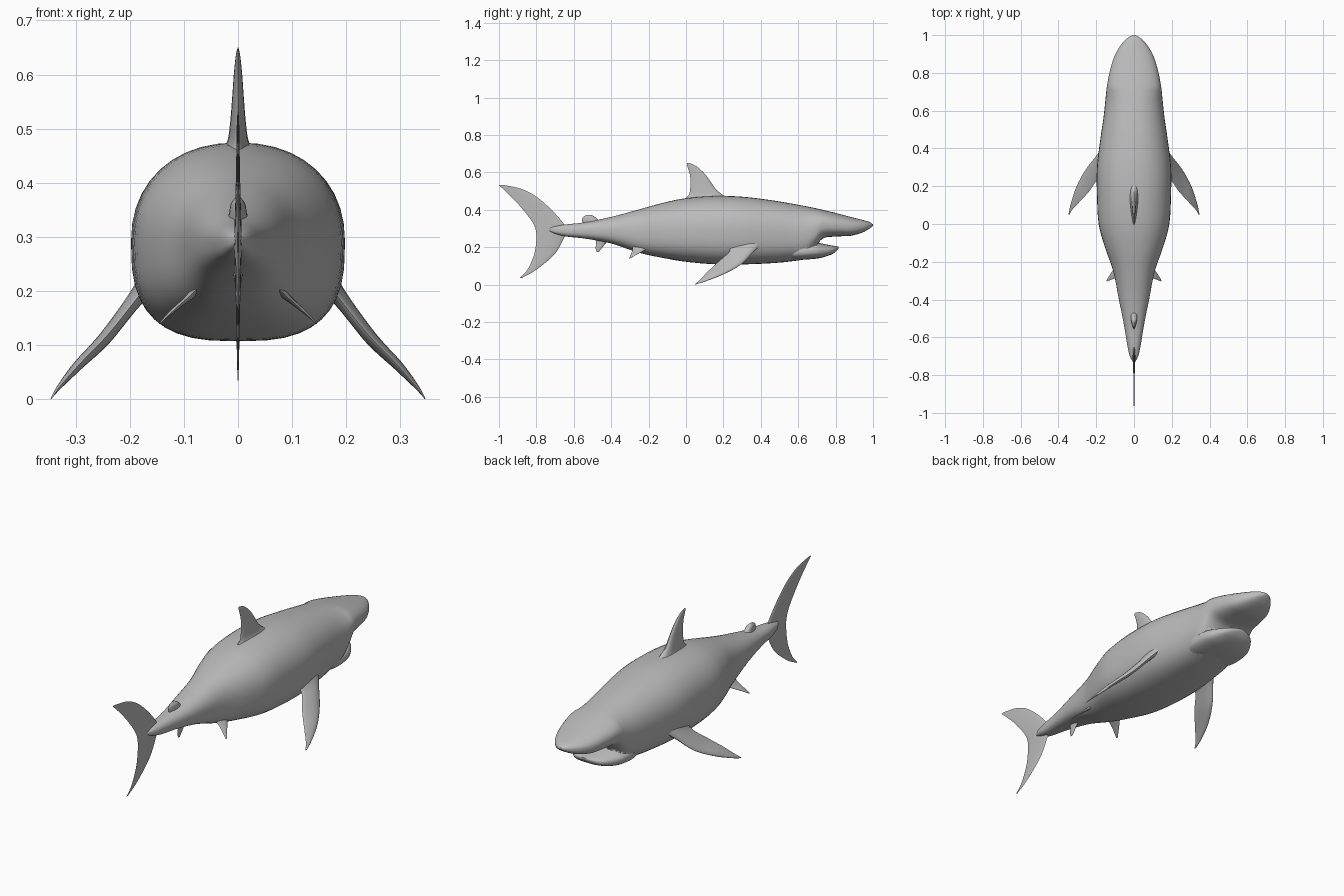
import bpy, bmesh, math
from mathutils import Vector

if "Cube" in bpy.data.objects:
    bpy.data.objects.remove(bpy.data.objects["Cube"])

skin = bpy.data.materials.new("grey skin")
skin.diffuse_color = (0.5, 0.5, 0.5, 1)
skin.use_nodes = True
skin.node_tree.nodes["Principled BSDF"].inputs["Base Color"].default_value = skin.diffuse_color


def smooth_rows(rows, steps):
    """Resample station rows with a smooth curve through them."""
    def slope(i, k):
        a, b = max(i - 1, 0), min(i + 1, len(rows) - 1)
        return (rows[b][k] - rows[a][k]) / (b - a)
    out = []
    for i in range(len(rows) - 1):
        for s in range(steps):
            t = s / steps
            h = (2*t**3 - 3*t**2 + 1, t**3 - 2*t**2 + t, 3*t**2 - 2*t**3, t**3 - t**2)
            out.append([h[0]*rows[i][k] + h[1]*slope(i, k) + h[2]*rows[i+1][k]
                        + h[3]*slope(i+1, k) for k in range(len(rows[0]))])
    return out + [list(rows[-1])]


def skin_rings(name, rings):
    """Bridge closed rings into a capped, smooth-shaded solid."""
    bm = bmesh.new()
    vs = [[bm.verts.new(p) for p in r] for r in rings]
    n = len(rings[0])
    for a, b in zip(vs, vs[1:]):
        for j in range(n):
            bm.faces.new((a[j], a[(j+1) % n], b[(j+1) % n], b[j]))
    bm.faces.new(vs[0])
    bm.faces.new(vs[-1])
    bmesh.ops.recalc_face_normals(bm, faces=bm.faces)
    me = bpy.data.meshes.new(name)
    bm.to_mesh(me)
    bm.free()
    me.materials.append(skin)
    ob = bpy.data.objects.new(name, me)
    bpy.context.collection.objects.link(ob)
    bpy.ops.object.select_all(action='DESELECT')
    ob.select_set(True)
    bpy.context.view_layer.objects.active = ob
    bpy.ops.object.shade_smooth_by_angle(angle=math.radians(50))
    return ob


def trunk(name, rows, steps=4, n=40, up=2.2, low=2.8):
    """Loft along y from rows of (y, top, bottom, half width)."""
    rings = []
    for y, top, bot, w in smooth_rows(rows, steps):
        zc, h, ring = (top + bot) / 2, (top - bot) / 2, []
        for j in range(n):
            a = 2 * math.pi * j / n
            c, s = math.cos(a), math.sin(a)
            e = 2 / (up if s > 0 else low)
            ring.append((w * math.copysign(abs(c)**e, c), y,
                         zc + h * math.copysign(abs(s)**e, s)))
        rings.append(ring)
    return skin_rings(name, rings)


def fin(name, rows, mirror=1, steps=5, n=16):
    """Loft of lens sections from rows of (lead xyz, trail xyz, thickness)."""
    rows = [[v for part in r[:2] for v in part] + [r[2]] for r in rows]
    span = Vector(rows[-1][:3]) - Vector(rows[0][:3])
    rings = []
    for r in smooth_rows(rows, steps):
        lead, trail = Vector(r[:3]), Vector(r[3:6])
        side = span.cross(lead - trail).normalized() * max(r[6], 0.001) / 2
        ring = []
        for j in range(n):
            a = 2 * math.pi * j / n
            p = lead.lerp(trail, (1 - math.cos(a)) / 2)
            p = p + side * math.sin(a) * (0.75 + 0.35 * math.cos(a))
            ring.append((p.x * mirror, p.y, p.z))
        rings.append(ring)
    return skin_rings(name, rings)


def upright_fin(name, rows):
    """Centre-line fin from rows of (z, lead y, trail y, thickness)."""
    return fin(name, [((0, a, z), (0, b, z), t) for z, a, b, t in rows])


# Body, with the palate as its underside ahead of the mouth
body = trunk("body", [
    (-.735, .302, .288, .004), (-.70, .312, .272, .022), (-.64, .322, .257, .036),
    (-.54, .333, .246, .052), (-.40, .362, .220, .080), (-.25, .402, .170, .110),
    (-.12, .438, .142, .155), (0, .462, .122, .187), (.15, .474, .109, .196),
    (.30, .470, .108, .196), (.45, .452, .114, .178), (.56, .434, .124, .162),
    (.64, .419, .140, .153), (.69, .409, .190, .148), (.73, .400, .246, .143),
    (.80, .383, .257, .130), (.88, .362, .261, .107), (.94, .347, .277, .075),
    (.98, .335, .298, .040), (1.0, .322, .316, .006)])

# Lower jaw, joined to the body
jaw = trunk("lower_jaw", [
    (.52, .210, .135, .110), (.60, .224, .132, .138), (.68, .227, .137, .137),
    (.73, .219, .145, .119), (.78, .209, .162, .085), (.805, .205, .180, .050),
    (.816, .203, .194, .012)])
mod = body.modifiers.new("join jaw", 'BOOLEAN')
mod.operation, mod.solver, mod.object = 'UNION', 'EXACT', jaw
bpy.context.view_layer.objects.active = body
bpy.ops.object.modifier_apply(modifier=mod.name)
bpy.data.objects.remove(jaw)

# Centre-line fins
upright_fin("dorsal_fin", [
    (.445, .27, -.03, .090), (.475, .205, .012, .050), (.51, .160, .022, .036),
    (.56, .125, .024, .026), (.60, .093, .018, .019), (.635, .052, .006, .010),
    (.65, .016, .004, .002)])
upright_fin("second_dorsal_fin", [
    (.325, -.44, -.550, .050), (.345, -.468, -.556, .040),
    (.362, -.487, -.550, .032), (.373, -.508, -.530, .012)])
upright_fin("anal_fin", [
    (.250, -.40, -.485, .030), (.220, -.43, -.481, .016),
    (.195, -.450, -.483, .010), (.175, -.465, -.478, .003)])
upright_fin("tail_fin", [
    (.035, -.878, -.889, .002), (.08, -.80, -.848, .005), (.16, -.705, -.812, .009),
    (.24, -.657, -.800, .014), (.29, -.640, -.803, .018), (.34, -.665, -.825, .014),
    (.42, -.740, -.888, .009), (.48, -.815, -.945, .007), (.515, -.890, -.982, .005),
    (.532, -.975, -1.0, .002)])

# Paired fins
for label, m in (("right", 1), ("left", -1)):
    fin(label + "_pectoral_fin", [
        ((.150, .43, .235), (.150, .20, .235), .060),
        ((.195, .365, .180), (.188, .235, .185), .036),
        ((.250, .295, .108), (.240, .170, .120), .030),
        ((.300, .205, .058), (.290, .115, .068), .022),
        ((.333, .110, .020), (.327, .075, .026), .010),
        ((.346, .055, .002), (.344, .046, .001), .002)], m)
    fin(label + "_pelvic_fin", [
        ((.060, -.17, .215), (.055, -.290, .225), .030),
        ((.098, -.225, .182), (.088, -.285, .192), .014),
        ((.125, -.265, .160), (.115, -.293, .168), .009),
        ((.146, -.298, .140), (.143, -.304, .141), .002)], m)
